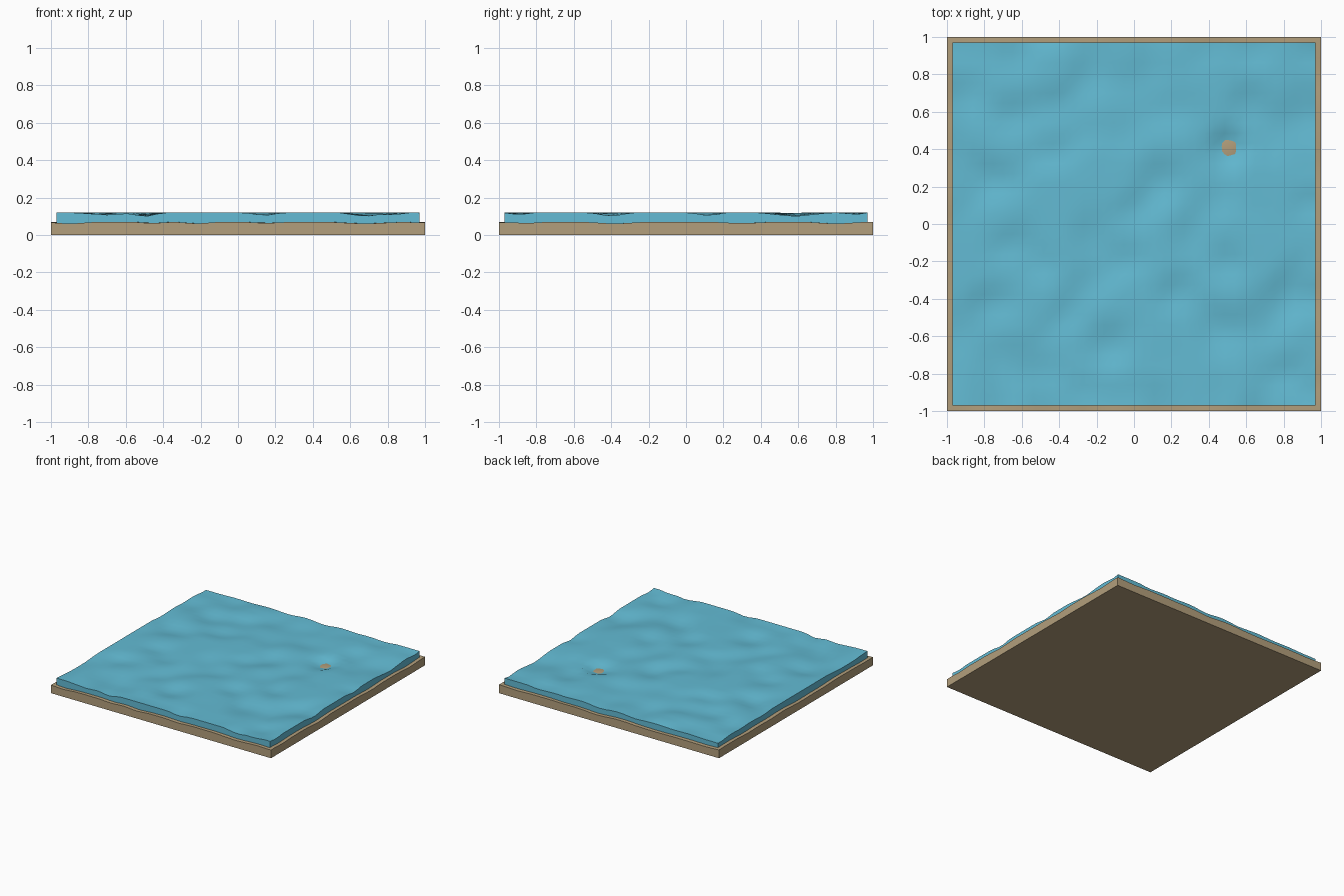
import bpy, bmesh, math
from mathutils import Vector, noise

if "Cube" in bpy.data.objects:
    bpy.data.objects.remove(bpy.data.objects["Cube"])

def material(name, rgb):
    m = bpy.data.materials.new(name)
    m.diffuse_color = (*rgb, 1)
    m.use_nodes = True
    m.node_tree.nodes["Principled BSDF"].inputs["Base Color"].default_value = m.diffuse_color
    return m

sand_mat = material("sand", (0.45, 0.345, 0.20))
water_mat = material("water_blue", (0.125, 0.50, 0.66))

# Dips along the visible edges: (centre, half width, depth)
WATER_FRONT = [(-0.70, 0.18, 0.012), (-0.50, 0.10, 0.022), (0.14, 0.10, 0.016),
               (0.68, 0.14, 0.020), (0.83, 0.08, 0.014)]
WATER_RIGHT = [(-0.90, 0.08, 0.014), (-0.40, 0.11, 0.020), (0.12, 0.10, 0.016),
               (0.58, 0.19, 0.020), (0.90, 0.06, 0.012)]
SAND_FRONT = [(-0.90, 0.14, 0.010), (-0.46, 0.10, 0.008), (-0.22, 0.12, 0.009),
              (0.15, 0.12, 0.007), (0.68, 0.20, 0.010), (0.98, 0.08, 0.008)]
SAND_RIGHT = [(-0.85, 0.10, 0.007), (-0.38, 0.16, 0.010), (0.30, 0.16, 0.008),
              (0.80, 0.16, 0.010)]

def dips(t, table):
    return max(max(0, 1 - abs(t - c) / w) * d for c, w, d in table)

def ripple(x, y, seed, freq):
    return noise.noise(Vector((x * freq, y * freq, seed)))

def surface(x, y, half, top, depth, seed, freq, front, right):
    # Noise clipped at the top level, blended into the edge profiles
    z = top - max(0, depth * (0.3 + 1.1 * ripple(x, y, seed, freq)))
    wf, wr = max(0, 1 - (y + half) / 0.15), max(0, 1 - (half - x) / 0.15)
    z += (top - dips(x, front) - z) * wf
    z += (top - dips(y, right) - z) * wr * (1 - wf * 0.5)
    return z

def water_height(x, y):
    z = surface(x, y, 0.97, 0.12, 0.025, 3.7, 4.5, WATER_FRONT, WATER_RIGHT)
    # Hollow where the sand shows through
    k = max(0, 1 - (abs(x - 0.51) / 0.14 + abs(y - 0.41) / 0.17))
    return z + (0.078 - z) * min(1, k * 1.25)

def sand_height(x, y):
    z = surface(x, y, 1.0, 0.07, 0.012, 8.2, 4.0, SAND_FRONT, SAND_RIGHT)
    k = max(0, 1 - (abs(x - 0.51) / 0.16 + abs(y - 0.41) / 0.19))
    return z + (0.089 - z) * min(1, k * 1.6)

def slab(name, half, bottom, height, cells, mat):
    # Closed block with a rippled top
    bm = bmesh.new()
    bmesh.ops.create_grid(bm, x_segments=cells, y_segments=cells, size=half)
    rim = [e for e in bm.edges if e.is_boundary]
    for v in bm.verts:
        v.co.z = height(v.co.x, v.co.y)
    for f in bm.faces:
        f.smooth = True
    new = bmesh.ops.extrude_edge_only(bm, edges=rim)["geom"]
    for v in (g for g in new if isinstance(g, bmesh.types.BMVert)):
        v.co.z = bottom
    low = [e for e in bm.edges if e.is_boundary]
    bmesh.ops.contextual_create(bm, geom=low)
    bmesh.ops.recalc_face_normals(bm, faces=bm.faces)
    me = bpy.data.meshes.new(name)
    bm.to_mesh(me)
    bm.free()
    me.materials.append(mat)
    ob = bpy.data.objects.new(name, me)
    bpy.context.collection.objects.link(ob)
    bpy.context.view_layer.objects.active = ob
    ob.select_set(True)
    bpy.ops.object.shade_smooth_by_angle(angle=math.radians(40))
    ob.select_set(False)

slab("sand_bed", 1.0, 0.0, sand_height, 36, sand_mat)
slab("water", 0.97, 0.045, water_height, 36, water_mat)
